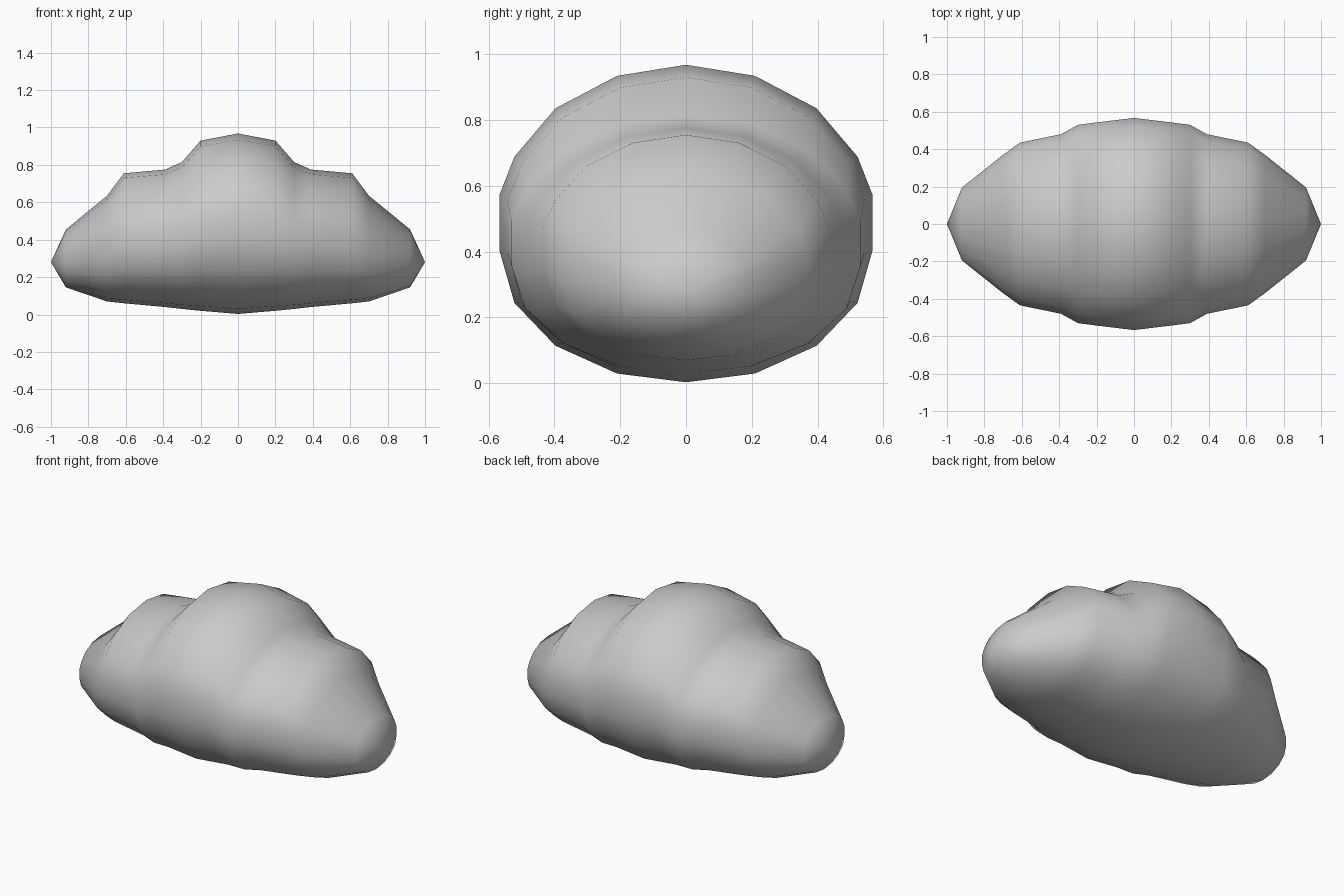
import bpy
import bmesh

old = bpy.data.objects.get("Cube")
if old:
    bpy.data.objects.remove(old, do_unlink=True)

# Colour
grey = bpy.data.materials.new("soft grey")
grey.use_nodes = True
colour = (0.6, 0.6, 0.6, 1)
grey.diffuse_color = colour
grey.node_tree.nodes["Principled BSDF"].inputs["Base Color"].default_value = colour

# Half of the cross-section, top to bottom, as fractions of half width and half height
half = [(0, 1), (.37, .93), (.70, .725), (.92, .42), (1, .18), (1, -.17),
        (.92, -.5), (.70, -.77), (.37, -.945), (0, -1)]
section = half + [(-y, z) for y, z in reversed(half[1:-1])]

# Stations along the cloud: x, half width, bottom, top
stations = [(0, .567, .003, .968), (.2, .543, .02, .93), (.3, .53, .03, .815),
            (.39, .48, .04, .775), (.61, .435, .06, .755), (.70, .37, .07, .635),
            (.92, .195, .145, .455)]
full = [(-x, w, b, t) for x, w, b, t in reversed(stations[1:])] + stations
END_HEIGHT = .28

# Loft the body through the stations and close each end on a point
bm = bmesh.new()
rings = []
for x, w, low, top in full:
    mid, h = (low + top) / 2, (top - low) / 2
    rings.append([bm.verts.new((x, w * y, mid + h * z)) for y, z in section])
n = len(section)
for a, b in zip(rings, rings[1:]):
    for i in range(n):
        j = (i + 1) % n
        bm.faces.new((a[i], a[j], b[j], b[i]))
for ring, x in ((rings[0], -1), (rings[-1], 1)):
    tip = bm.verts.new((x, 0, END_HEIGHT))
    for i in range(n):
        bm.faces.new((ring[i], ring[(i + 1) % n], tip))
bmesh.ops.recalc_face_normals(bm, faces=bm.faces[:])
for face in bm.faces:
    face.smooth = True

mesh = bpy.data.meshes.new("cloud_body")
bm.to_mesh(mesh)
bm.free()
mesh.materials.append(grey)
cloud = bpy.data.objects.new("cloud_body", mesh)
bpy.context.collection.objects.link(cloud)
